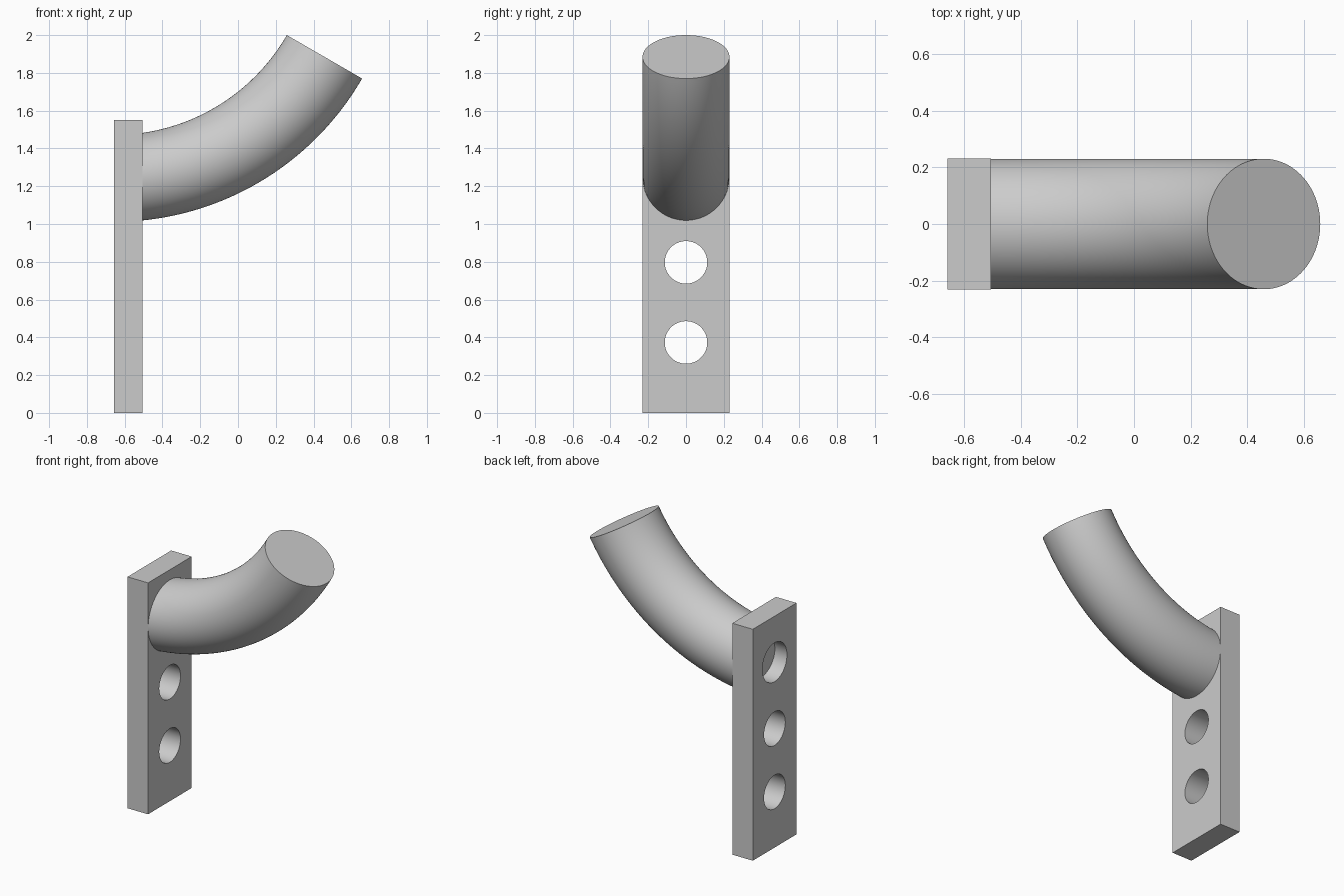
import bpy, bmesh
from math import radians, sin, cos
from mathutils import Matrix, Vector

cube = bpy.data.objects.get("Cube")
if cube:
    bpy.data.objects.remove(cube)

grey = bpy.data.materials.new("light_grey")
grey.use_nodes = True
colour = (0.6, 0.6, 0.6, 1)
grey.diffuse_color = colour
grey.node_tree.nodes["Principled BSDF"].inputs["Base Color"].default_value = colour

BACK, THICK, HALF_W, TOP = -0.657, 0.152, 0.231, 1.55   # plate
BEND, OUTER, BORE = 1.287, 0.23, 0.13                   # bent tube
CENTRE = Vector((BACK, 0, 2.5285))                      # centre of the bend
SIDES = 96


def finish(name, bm):
    bmesh.ops.recalc_face_normals(bm, faces=bm.faces)
    mesh = bpy.data.meshes.new(name)
    bm.to_mesh(mesh)
    bm.free()
    mesh.materials.append(grey)
    obj = bpy.data.objects.new(name, mesh)
    bpy.context.collection.objects.link(obj)
    return obj


def activate(obj):
    bpy.ops.object.select_all(action='DESELECT')
    obj.select_set(True)
    bpy.context.view_layer.objects.active = obj


def bent_rod(name, radii, start, end, steps):
    """Sweep one circle (solid rod) or two (tube) around the bend."""
    bm = bmesh.new()
    turn = Matrix.Rotation(-radians(start), 4, 'Y')
    place = (Matrix.Translation(CENTRE) @ turn @ Matrix.Translation((0, 0, -BEND))
             @ Matrix.Rotation(radians(90), 4, 'Y'))
    for r in radii:
        bmesh.ops.create_circle(bm, segments=SIDES, radius=r, matrix=place)
    first = list(bm.edges)
    bmesh.ops.spin(bm, geom=list(bm.verts) + first, cent=CENTRE, axis=(0, -1, 0),
                   angle=radians(end - start), steps=steps)
    last = [e for e in bm.edges if e.is_boundary and e not in first]
    for rim in (first, last):
        if len(radii) == 2:
            bmesh.ops.bridge_loops(bm, edges=rim)
        else:
            bmesh.ops.holes_fill(bm, edges=rim, sides=0)
    return finish(name, bm)


# Upright mounting plate
bm = bmesh.new()
bmesh.ops.create_cube(bm, size=1, matrix=Matrix.Translation((BACK + THICK / 2, 0, TOP / 2))
                      @ Matrix.Diagonal((THICK, 2 * HALF_W, TOP, 1)))
plate = finish("mounting_plate", bm)

# Cutters: two screw holes and the bore that continues through the plate
cutters = [bent_rod("bore_cutter", [BORE], -6, 14, 16)]
for z in (0.373, 0.797):
    bm = bmesh.new()
    bmesh.ops.create_cone(bm, cap_ends=True, segments=SIDES, radius1=0.1125, radius2=0.1125,
                          depth=0.5, matrix=Matrix.Translation((BACK + THICK / 2, 0, z))
                          @ Matrix.Rotation(radians(90), 4, 'Y'))
    cutters.append(finish("screw_hole_cutter", bm))

activate(plate)
for cutter in cutters:
    cutter.hide_render = True
    mod = plate.modifiers.new("hole", 'BOOLEAN')
    mod.operation, mod.solver, mod.object = 'DIFFERENCE', 'EXACT', cutter
    bpy.ops.object.modifier_apply(modifier=mod.name)
for cutter in cutters:
    bpy.data.objects.remove(cutter)

# Bent tube, rooted inside the plate
tube = bent_rod("bent_tube", [OUTER, BORE], 4, 60, 56)

for obj in (plate, tube):
    activate(obj)
    bpy.ops.object.shade_smooth_by_angle(angle=radians(30))
